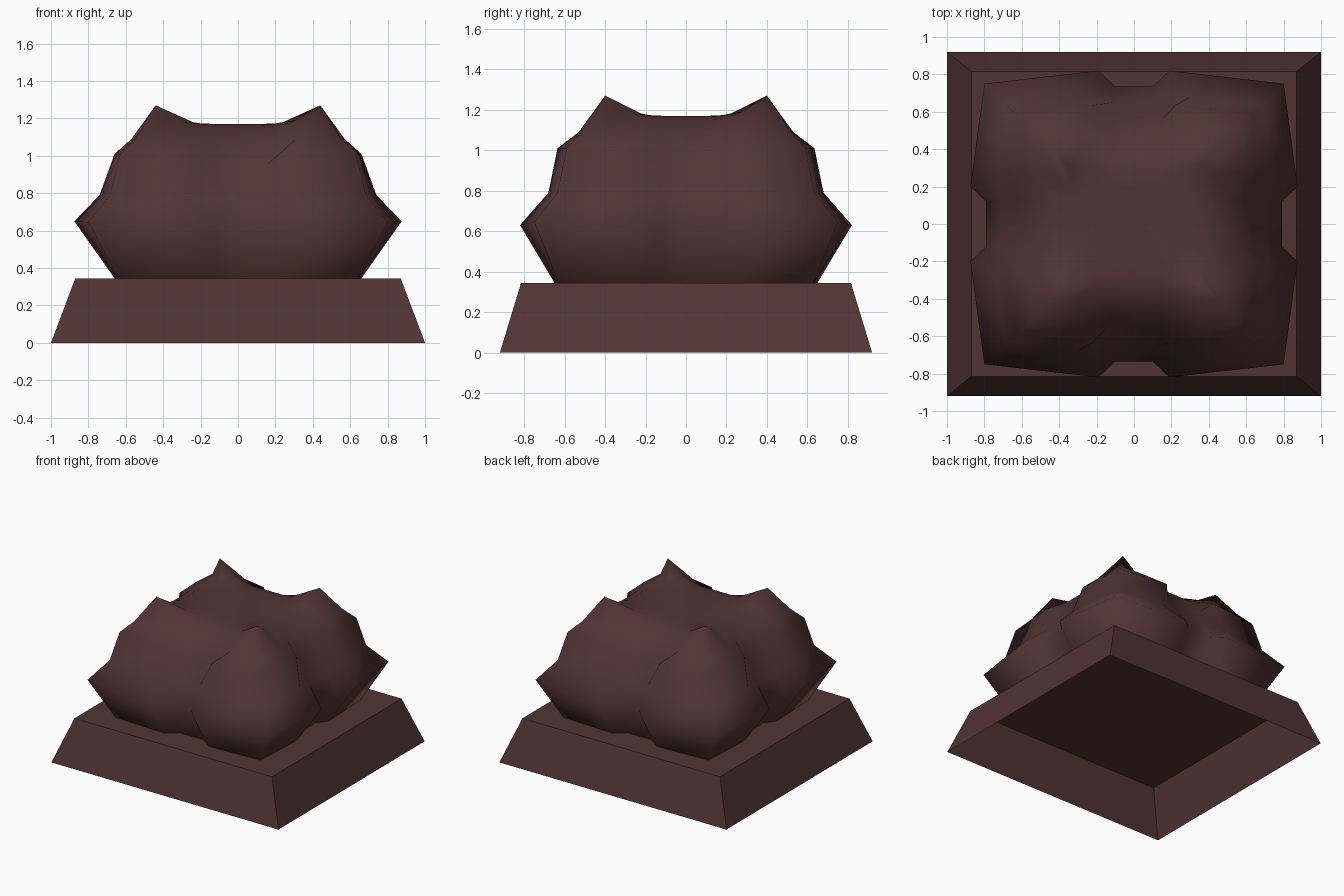
import bpy, bmesh, math

if "Cube" in bpy.data.objects:
    bpy.data.objects.remove(bpy.data.objects["Cube"])

mat = bpy.data.materials.new("dark_brown")
mat.diffuse_color = (0.085, 0.034, 0.034, 1)
mat.use_nodes = True
mat.node_tree.nodes["Principled BSDF"].inputs["Base Color"].default_value = mat.diffuse_color


def make(name, bm):
    bmesh.ops.recalc_face_normals(bm, faces=bm.faces)
    me = bpy.data.meshes.new(name)
    bm.to_mesh(me)
    bm.free()
    ob = bpy.data.objects.new(name, me)
    bpy.context.collection.objects.link(ob)
    me.materials.append(mat)
    return ob


def bridge(bm, a, b):
    n = len(a)
    for i in range(n):
        j = (i + 1) % n
        bm.faces.new((a[i], a[j], b[j], b[i]))


# Plinth: tapered, hollow underneath
bm = bmesh.new()
rings = []
for x, y, z in ((1, 0.92, 0), (0.87, 0.815, 0.345)):
    rings.append([bm.verts.new((sx * x, sy * y, z))
                  for sx, sy in ((1, 1), (-1, 1), (-1, -1), (1, -1))])
bridge(bm, *rings)
bm.faces.new(rings[1])
make("plinth", bm)


# Four-lobed mound: each section is one quadrant, mirrored to all four
# (side valley, side shoulder, lobe corner, front shoulder, front valley)
sections = [
    [(.60, .12, .345), (.66, .20, .345), (.64, .63, .345), (.20, .65, .345), (.10, .58, .345)],
    [(.79, .12, .645), (.875, .20, .65), (.80, .75, .645), (.19, .82, .63), (.10, .735, .64)],
    [(.71, .12, .78), (.74, .27, .79), (.685, .635, .79), (.30, .68, .79), (.11, .65, .79)],
    [(.62, .13, .96), (.66, .21, 1.01), (.63, .59, 1.01), (.22, .635, 1.01), (.15, .56, .95)],
    [(.52, .13, 1.09), (.57, .28, 1.09), (.55, .52, 1.09), (.31, .53, 1.09), (.14, .46, 1.08)],
    [(.41, .13, 1.15), (.42, .26, 1.18), (.44, .40, 1.27), (.29, .38, 1.18), (.14, .36, 1.15)],
    [(.33, .12, 1.165), (.34, .21, 1.175), (.36, .32, 1.20), (.23, .30, 1.175), (.13, .28, 1.165)],
    [(.26, .11, 1.17), (.26, .16, 1.17), (.26, .22, 1.17), (.18, .22, 1.17), (.12, .22, 1.17)],
]
bm = bmesh.new()
rings = []
for q in sections:
    loop = []
    for sx, sy in ((1, 1), (-1, 1), (-1, -1), (1, -1)):
        pts = q if sx * sy > 0 else q[::-1]
        loop += [bm.verts.new((sx * x, sy * y, z)) for x, y, z in pts]
    rings.append(loop)
for a, b in zip(rings, rings[1:]):
    bridge(bm, a, b)
bm.faces.new(rings[-1])
mound = make("mound", bm)
bpy.context.view_layer.objects.active = mound
mound.select_set(True)
bpy.ops.object.shade_smooth_by_angle(angle=math.radians(75))
